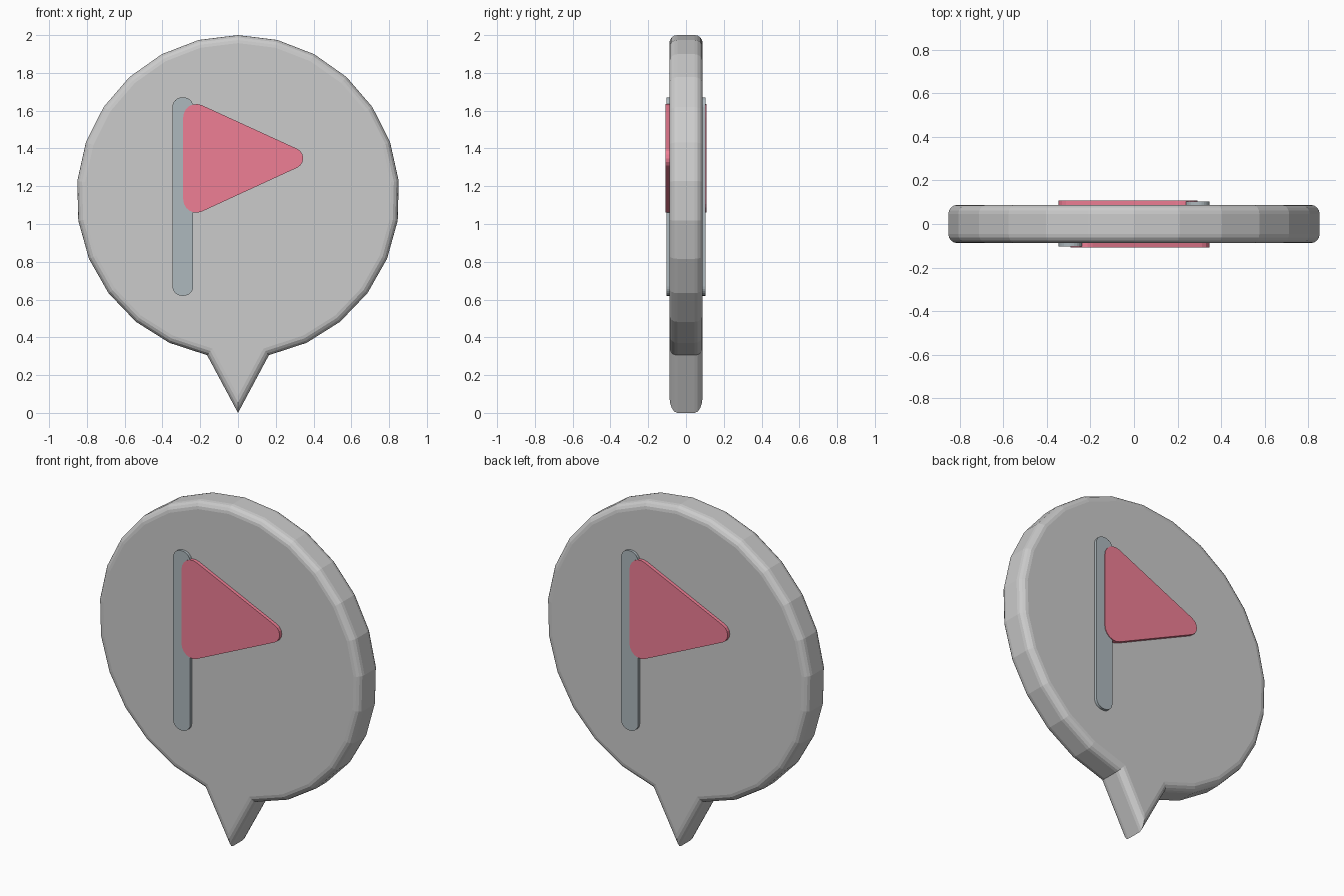
import bpy, bmesh, math

if "Cube" in bpy.data.objects:
    bpy.data.objects.remove(bpy.data.objects["Cube"])

def material(name, rgb):
    m = bpy.data.materials.new(name)
    m.diffuse_color = (*rgb, 1)
    m.use_nodes = True
    m.node_tree.nodes["Principled BSDF"].inputs["Base Color"].default_value = m.diffuse_color
    return m

def slab(name, outline, y0, y1, mat=None, bevel=0, segments=3, turn=False):
    """Extrude an x-z outline from y0 to y1, rounding both rims; turn spins it half round z."""
    s = -1 if turn else 1
    bm = bmesh.new()
    face = bm.faces.new([bm.verts.new((s * x, s * y0, z)) for x, z in outline])
    new = bmesh.ops.extrude_face_region(bm, geom=[face])["geom"]
    for v in new:
        if isinstance(v, bmesh.types.BMVert):
            v.co.y = s * y1
    bmesh.ops.recalc_face_normals(bm, faces=bm.faces)
    if bevel:
        rims = [e for e in bm.edges if abs(e.verts[0].co.y - e.verts[1].co.y) < 1e-6]
        bmesh.ops.bevel(bm, geom=rims, offset=bevel, segments=segments,
                        profile=0.5, affect='EDGES', clamp_overlap=False)
    me = bpy.data.meshes.new(name)
    bm.to_mesh(me)
    bm.free()
    ob = bpy.data.objects.new(name, me)
    bpy.context.collection.objects.link(ob)
    if mat:
        me.materials.append(mat)
    return ob

def rounded(circles, steps=6):
    """Convex outline wrapped counter-clockwise around (x, z, r) circles."""
    n, normals, pts = len(circles), [], []
    for i, (x, z, r) in enumerate(circles):
        x2, z2, r2 = circles[(i + 1) % n]
        d = math.hypot(x2 - x, z2 - z)
        normals.append(math.atan2(z2 - z, x2 - x) - math.acos((r - r2) / d))
    for i, (x, z, r) in enumerate(circles):
        a, sweep = normals[i - 1], (normals[i] - normals[i - 1]) % math.tau
        for k in range(steps + 1):
            t = a + sweep * k / steps
            pts.append((x + r * math.cos(t), z + r * math.sin(t)))
    return pts

# Round marker plate with a pointed tail
R, CZ, STEP = 0.855, 1.145, math.radians(14.08)
plate = [(R * math.sin(i * STEP), CZ + R * math.cos(i * STEP)) for i in range(-12, 13)]
slab("marker_plate", plate + [(0, 0)], -0.088, 0.088, bevel=0.042, segments=4)

# Flag and pole on both faces
red = material("flag_red", (0.86, 0.21, 0.30))
slate = material("pole_slate", (0.42, 0.48, 0.51))
pole = rounded([(-0.297, 0.67, 0.05), (-0.287, 0.67, 0.05),
                (-0.287, 1.62, 0.05), (-0.297, 1.62, 0.05)])
flag = rounded([(-0.22, 1.13, 0.07), (0.29, 1.348, 0.055), (-0.22, 1.565, 0.07)])
for side, turn in (("front", False), ("back", True)):
    slab(side + "_pole", pole, -0.08, -0.104, slate, turn=turn)
    slab(side + "_flag", flag, -0.08, -0.108, red, turn=turn)
